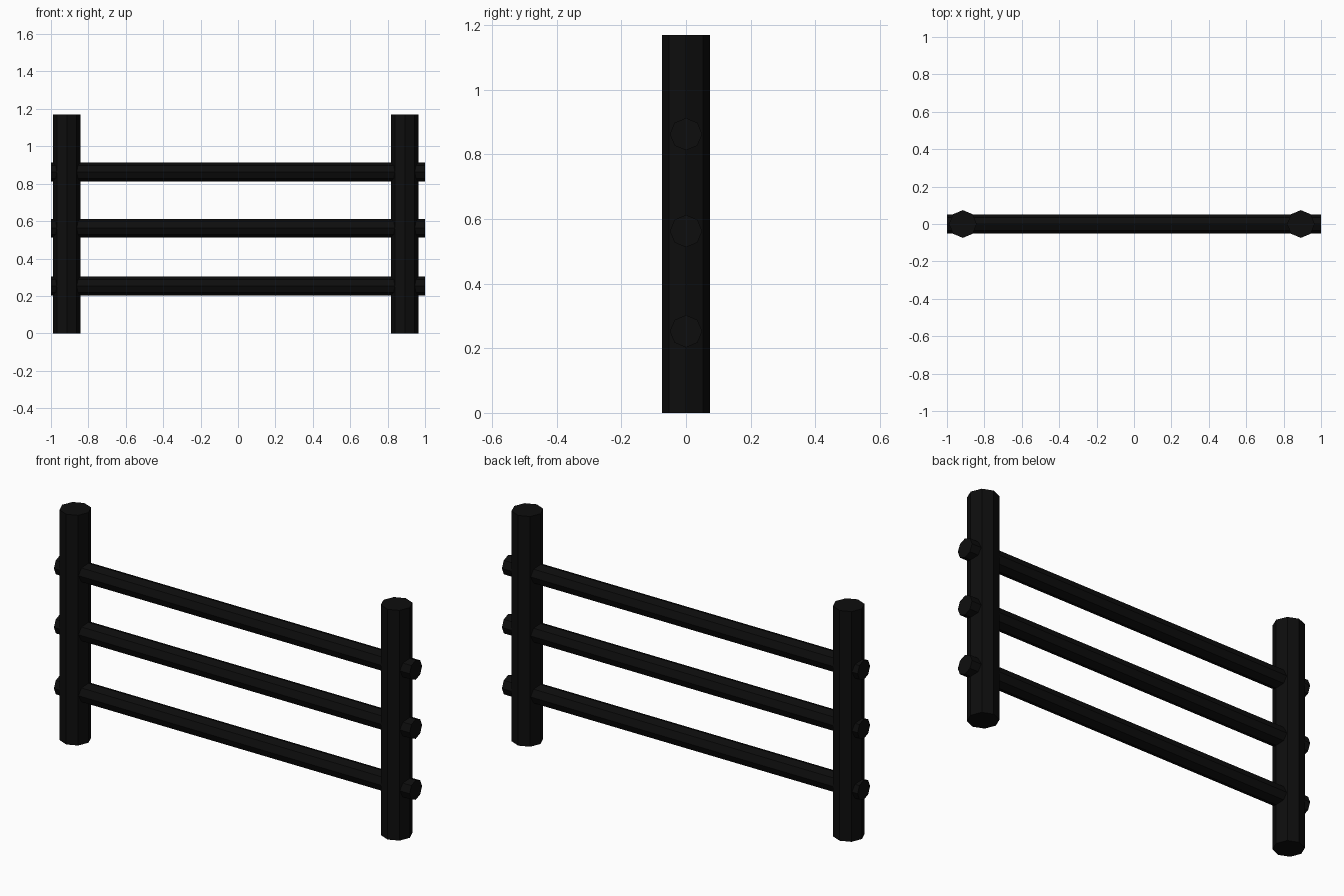
import bpy, math
from mathutils import Matrix

if "Cube" in bpy.data.objects:
    bpy.data.objects.remove(bpy.data.objects["Cube"])

black = bpy.data.materials.new("near_black")
black.diffuse_color = (0.004, 0.004, 0.004, 1)
black.use_nodes = True
black.node_tree.nodes["Principled BSDF"].inputs["Base Color"].default_value = black.diffuse_color


def pole(name, radius, length, centre, along_x=False):
    # eight-sided log with corners on the axes
    bpy.ops.mesh.primitive_cylinder_add(vertices=8, radius=radius, depth=length)
    ob = bpy.context.object
    ob.name = name
    if along_x:
        ob.data.transform(Matrix.Rotation(math.pi / 2, 4, 'Y'))
    ob.location = centre
    ob.data.materials.append(black)
    return ob


# upright posts
for side, x in (("left", -0.915), ("right", 0.892)):
    pole(side + "_post", 0.074, 1.17, (x, 0, 0.585))

# horizontal rails passing through the posts
for level, z in (("bottom", 0.2525), ("middle", 0.5625), ("top", 0.8625)):
    pole(level + "_rail", 0.05, 2.0, (0, 0, z), along_x=True)
